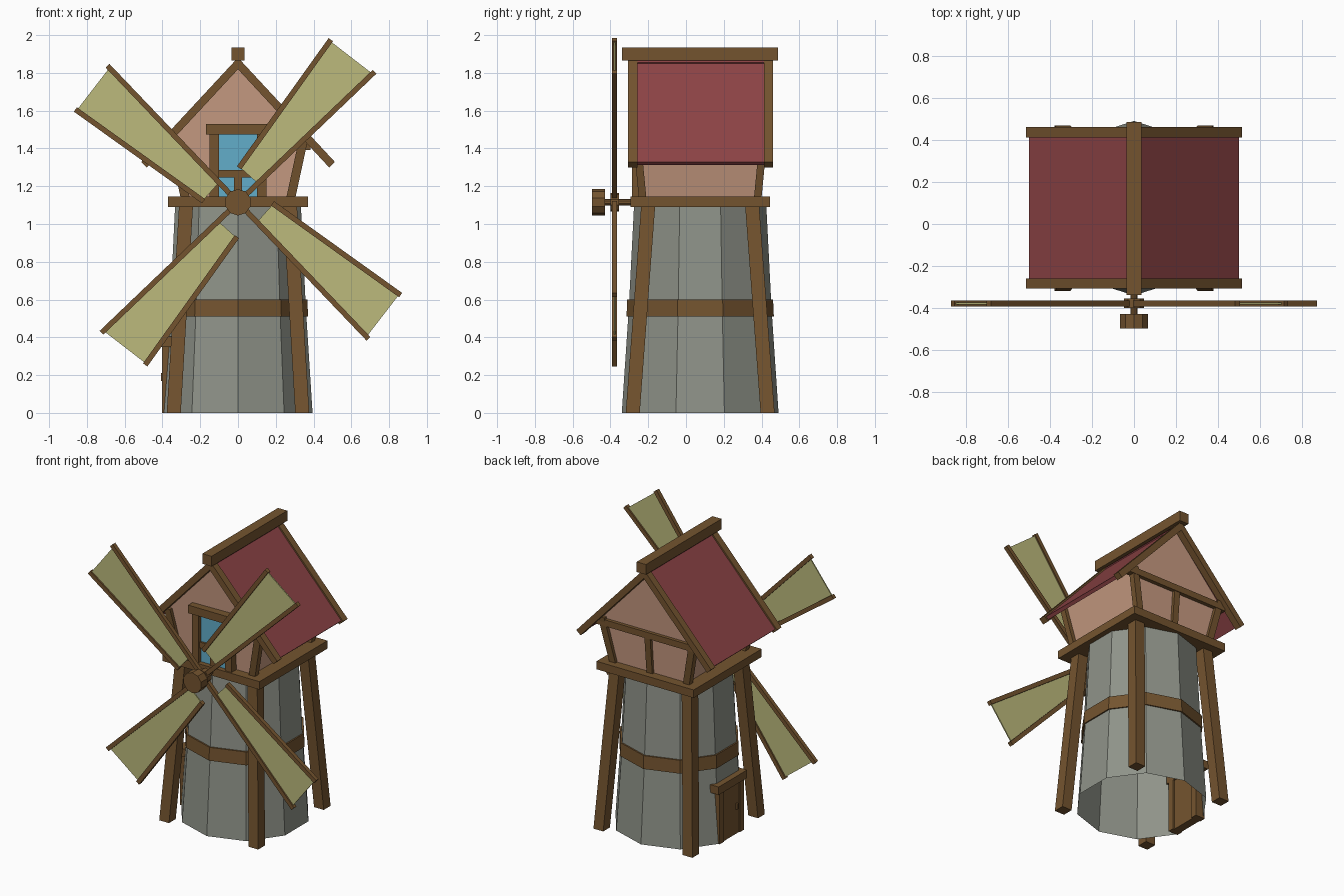
import bpy, bmesh, math
from mathutils import Vector as V

if "Cube" in bpy.data.objects:
    bpy.data.objects.remove(bpy.data.objects["Cube"])

C = 0.075      # y of the tower axis
HUB_Z = 1.115  # height of the sail axle


def mat(name, r, g, b):
    lin = lambda c: (c / 255 / 12.92) if c < 10 else ((c / 255 + 0.055) / 1.055) ** 2.4
    m = bpy.data.materials.new(name)
    m.diffuse_color = (lin(r), lin(g), lin(b), 1)
    m.use_nodes = True
    m.node_tree.nodes["Principled BSDF"].inputs["Base Color"].default_value = m.diffuse_color
    return m


WOOD = mat("brown wood", 116, 84, 47)
STONE = mat("grey stone", 143, 147, 137)
ROOF = mat("maroon roof", 142, 68, 70)
PLASTER = mat("pink plaster", 200, 155, 130)
GLASS = mat("blue glass", 98, 174, 202)
CLOTH = mat("straw cloth", 188, 186, 124)


def mesh(name, verts, faces, m):
    bm = bmesh.new()
    vs = [bm.verts.new(v) for v in verts]
    for f in faces:
        bm.faces.new([vs[i] for i in f])
    bmesh.ops.recalc_face_normals(bm, faces=bm.faces)
    me = bpy.data.meshes.new(name)
    bm.to_mesh(me)
    bm.free()
    me.materials.append(m)
    ob = bpy.data.objects.new(name, me)
    bpy.context.collection.objects.link(ob)
    return ob


def loft(name, loops, m, caps=True):
    n = len(loops[0])
    faces = [(k * n + i, k * n + (i + 1) % n, (k + 1) * n + (i + 1) % n, (k + 1) * n + i)
             for k in range(len(loops) - 1) for i in range(n)]
    if caps:
        faces += [tuple(range(n)), tuple(range((len(loops) - 1) * n, len(loops) * n))]
    return mesh(name, [v for l in loops for v in l], faces, m)


def bar(name, p, q, a, b, m=WOOD):
    """Bar from p to q whose cross-section is spanned by half vectors a and b."""
    a, b = V(a), V(b)
    return loft(name, [[V(e) - a - b, V(e) + a - b, V(e) + a + b, V(e) - a + b] for e in (p, q)], m)


def box(name, x0, x1, y0, y1, z0, z1, m=WOOD):
    x, y = (x0 + x1) / 2, (y0 + y1) / 2
    return bar(name, (x, y, z0), (x, y, z1), ((x1 - x0) / 2, 0, 0), (0, (y1 - y0) / 2, 0), m)


def ring(r, z):
    return [V((r * math.sin(i * math.pi / 5), C - r * math.cos(i * math.pi / 5), z)) for i in range(10)]


def disc(name, r, y0, y1, n=10):
    return loft(name, [[V((r * math.cos(2 * math.pi * (i + .5) / n), y, HUB_Z + r * math.sin(2 * math.pi * (i + .5) / n)))
                        for i in range(n)] for y in (y0, y1)], WOOD)


# ten-sided tower, open below, with a wooden band
loft("tower", [ring(0.415, 0), ring(0.378, 0.55), ring(0.350, 1.10)], STONE, caps=False)
loft("tower_band", [ring(0.360, 0.51), ring(0.390, 0.51), ring(0.386, 0.60), ring(0.360, 0.60)], WOOD, caps=False)

# leaning legs and the platform
for sx in (-1, 1):
    for sy in (-1, 1):
        bar("leg", (sx * 0.34, C + sy * 0.357, 0), (sx * 0.275, C + sy * 0.275, 1.10),
            (0.037, 0, 0), (0, 0.037, 0))
box("platform", -0.37, 0.37, C - 0.37, C + 0.37, 1.09, 1.145)

# flared cabin with gables
bx, by, tx, ty, zt = 0.275, 0.305, 0.345, 0.33, 1.45
gable = lambda s: [V((-bx, C + s * by, 1.14)), V((bx, C + s * by, 1.14)), V((tx, C + s * ty, zt)),
                   V((0, C + s * ty, 1.835)), V((-tx, C + s * ty, zt))]
loft("cabin", [gable(-1), gable(1)], PLASTER)
for sx in (-1, 1):
    for sy in (-1, 1):
        bar("cabin_post", (sx * (bx + .005), C + sy * by, 1.14), (sx * (tx + .002), C + sy * (ty + .005), zt),
            (0.024, 0, 0), (0, 0.02, 0))

# back gable framing
bar("back_collar_beam", (-0.385, C + ty, 1.415), (0.385, C + ty, 1.415), (0, 0.022, 0), (0, 0, 0.022))
bar("back_middle_post", (0, C + by, 1.14), (0, C + ty, 1.41), (0.022, 0, 0), (0, 0.018, 0))

# front window with frame
yw = C - ty
box("window_glass", -0.11, 0.11, yw - 0.006, yw + 0.003, 1.14, 1.48, GLASS)
box("window_header", -0.17, 0.17, yw - 0.045, yw + 0.02, 1.475, 1.53)
for s in (-1, 1):
    box("window_jamb", s * 0.125 - 0.025, s * 0.125 + 0.025, yw - 0.03, yw + 0.03, 1.14, 1.48)
box("window_crossbar", -0.10, 0.10, yw - 0.02, yw + 0.01, 1.245, 1.285)
box("window_lower_bar", -0.02, 0.02, yw - 0.02, yw + 0.01, 1.14, 1.25)

# roof slopes with edge boards and the ridge beam
for sx in (-1, 1):
    s = V((sx * 0.52, 0, -0.56)).normalized()
    n = V((sx * 0.56, 0, 0.52)).normalized()
    top = V((0, 0, 1.875))
    mid = top + s * 0.37 - n * 0.018
    bar("roof_slope", mid + V((0, -0.28, 0)), mid + V((0, 0.43, 0)), s * 0.37, n * 0.012, ROOF)
    mid = top + s * 0.375 - n * 0.017
    for y0, y1 in ((-0.307, -0.258), (0.412, 0.46)):
        bar("roof_edge_board", mid + V((0, y0, 0)), mid + V((0, y1, 0)), s * 0.375, n * 0.021)
box("ridge_beam", -0.035, 0.035, -0.338, 0.486, 1.865, 1.935)

# door on the left side of the tower
for s in (-1, 1):
    box("door_jamb", -0.402, -0.33, C + s * 0.11 - 0.022, C + s * 0.11 + 0.022, 0, 0.37)
box("door_panel", -0.396, -0.34, C - 0.09, C + 0.09, 0, 0.36)
box("door_header", -0.410, -0.33, C - 0.155, C + 0.155, 0.35, 0.405)
box("door_handle", -0.407, -0.39, C - 0.065, C - 0.05, 0.17, 0.21)

# axle and hub
disc("axle", 0.018, -0.45, -0.2)
disc("hub_cap", 0.07, -0.497, -0.428)
disc("hub_collar", 0.05, -0.40, -0.355)

# four sails: spar, outer batten and cloth between
YS = -0.378
for k in range(4):
    t = math.radians(43.7 + 90 * k)
    u, v = V((math.cos(t), 0, math.sin(t))), V((-math.sin(t), 0, math.cos(t)))
    P = lambda a, b: V((0, YS, HUB_Z)) + u * a + v * b
    th = V((0, 0.014, 0))
    bar("sail_spar", P(0, 0), P(1.0, 0), v * 0.014, th)
    d = (P(0.95, 0.283) - P(0.13, 0.128)).normalized()
    bar("sail_batten", P(0.13, 0.128), P(0.95, 0.283), d.cross(V((0, 1, 0))) * 0.014, th)
    quad = [P(0.145, 0), P(0.985, 0), P(0.942, 0.283), P(0.135, 0.13)]
    loft("sail_cloth", [[p + V((0, e, 0)) for p in quad] for e in (-0.004, 0.004)], CLOTH)
